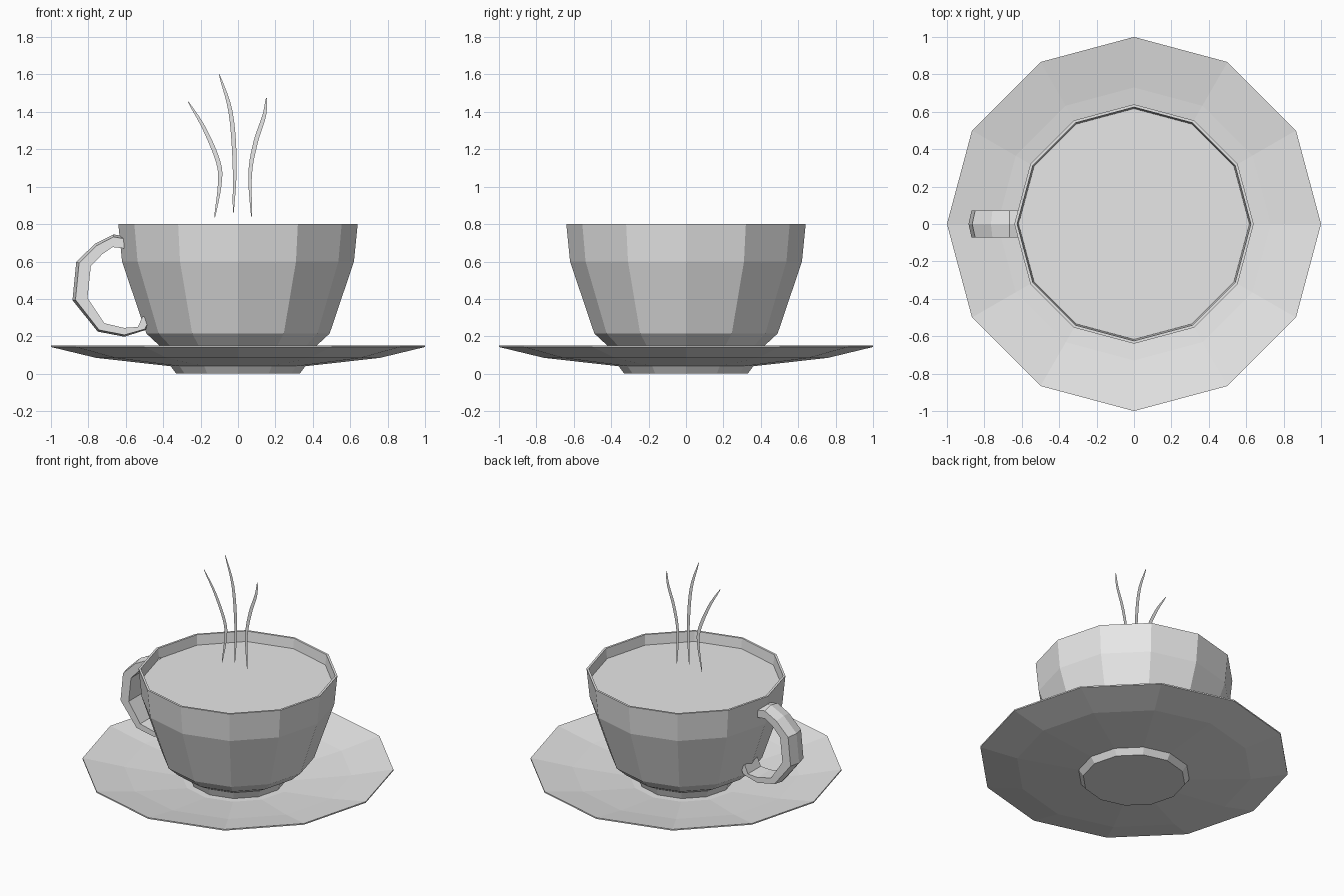
import bpy
import bmesh
from math import sin, cos, pi
from mathutils import Vector

SIDES = 12

old = bpy.data.objects.get("Cube")
if old:
    bpy.data.objects.remove(old)

grey = bpy.data.materials.new("plain grey")
grey.use_nodes = True
colour = (0.8, 0.8, 0.8, 1)
grey.diffuse_color = colour
grey.node_tree.nodes["Principled BSDF"].inputs["Base Color"].default_value = colour


def finish(name, bm, solid=True):
    """Turn a bmesh into a flat-shaded object."""
    if solid:
        bmesh.ops.recalc_face_normals(bm, faces=bm.faces)
    mesh = bpy.data.meshes.new(name)
    bm.to_mesh(mesh)
    bm.free()
    mesh.materials.append(grey)
    obj = bpy.data.objects.new(name, mesh)
    bpy.context.collection.objects.link(obj)
    return obj


def bridge(bm, a, b):
    """Join two closed rings with quads."""
    n = len(a)
    for i in range(n):
        j = (i + 1) % n
        bm.faces.new((a[i], a[j], b[j], b[i]))


def lathe(name, profile):
    """Revolve (radius, height) points and cap both ends."""
    bm = bmesh.new()
    rings = []
    for r, z in profile:
        angles = [2 * pi * i / SIDES for i in range(SIDES)]
        rings.append([bm.verts.new((r * cos(a), r * sin(a), z)) for a in angles])
    for a, b in zip(rings, rings[1:]):
        bridge(bm, a, b)
    bm.faces.new(rings[0])
    bm.faces.new(rings[-1])
    return finish(name, bm)


def handle(name, path, section):
    """Sweep a section given as (width, share from inner to outer edge)."""
    bm = bmesh.new()
    rings = []
    for outer, inner in path:
        o, i = Vector((outer[0], 0, outer[1])), Vector((inner[0], 0, inner[1]))
        rings.append([bm.verts.new(i.lerp(o, t) + Vector((0, w, 0))) for w, t in section])
    for a, b in zip(rings, rings[1:]):
        bridge(bm, a, b)
    bm.faces.new(rings[0])
    bm.faces.new(rings[-1])
    return finish(name, bm)


def steam(name, points, width=0.024, steps=5):
    """Flat wavy ribbon, tapering to both ends, smoothed through the points."""
    pts = [Vector((x, 0, z)) for x, z in points]
    ext = [2 * pts[0] - pts[1]] + pts + [2 * pts[-1] - pts[-2]]
    line = []
    for p0, p1, p2, p3 in zip(ext, ext[1:], ext[2:], ext[3:]):
        for s in range(steps):
            t = s / steps
            line.append(0.5 * (2 * p1 + (p2 - p0) * t + (2 * p0 - 5 * p1 + 4 * p2 - p3) * t ** 2
                               + (3 * p1 - p0 - 3 * p2 + p3) * t ** 3))
    line.append(pts[-1])
    bm = bmesh.new()
    rows = []
    last = len(line) - 1
    for k, p in enumerate(line):
        d = (line[min(k + 1, last)] - line[max(k - 1, 0)]).normalized()
        half = 0.5 * width * (0.15 + 0.85 * sin(pi * k / last) ** 0.7 if 0 < k < last else 0.15)
        side = Vector((d.z, 0, -d.x)) * half
        rows.append((bm.verts.new(p - side), bm.verts.new(p + side)))
    for (a, b), (c, d) in zip(rows, rows[1:]):
        bm.faces.new((a, b, d, c))
    return finish(name, bm, solid=False)


# Saucer with a low foot and thin rim
lathe("saucer", [(0.33, 0), (0.36, 0.04), (0.76, 0.085), (1, 0.143),
                 (1, 0.152), (0.73, 0.1), (0.36, 0.05)])

# Cup shell, from foot over the rim to the inner floor
lathe("cup", [(0.31, 0.045), (0.33, 0.1), (0.42, 0.15), (0.49, 0.215), (0.62, 0.6), (0.64, 0.8),
              (0.625, 0.8), (0.605, 0.6), (0.46, 0.23)])

# Drink surface
bm = bmesh.new()
bmesh.ops.create_circle(bm, cap_ends=True, segments=SIDES, radius=0.617)
bmesh.ops.translate(bm, verts=bm.verts, vec=(0, 0, 0.73))
for face in bm.faces:
    if face.normal.z < 0:
        face.normal_flip()
finish("drink", bm, solid=False)

# Handle: pairs of outer and inner edge points
handle("cup_handle",
       [((-0.61, 0.735), (-0.61, 0.67)), ((-0.665, 0.745), (-0.67, 0.677)),
        ((-0.765, 0.695), (-0.725, 0.64)), ((-0.865, 0.597), (-0.787, 0.575)),
        ((-0.885, 0.393), (-0.805, 0.405)), ((-0.75, 0.225), (-0.715, 0.27)),
        ((-0.607, 0.198), (-0.61, 0.245)), ((-0.49, 0.235), (-0.535, 0.25)),
        ((-0.46, 0.29), (-0.51, 0.307))],
       [(0, 1), (0.072, 0.8), (0.072, 0), (-0.072, 0), (-0.072, 0.8)])

# Steam ribbons
steam("steam_right", [(-0.125, 0.835), (-0.098, 1.01), (-0.105, 1.13), (-0.18, 1.31), (-0.267, 1.455)])
steam("steam_middle", [(-0.025, 0.86), (-0.018, 1.13), (-0.04, 1.4), (-0.1, 1.6)])
steam("steam_left", [(0.072, 0.84), (0.065, 1.07), (0.095, 1.24), (0.14, 1.38), (0.152, 1.475)])
